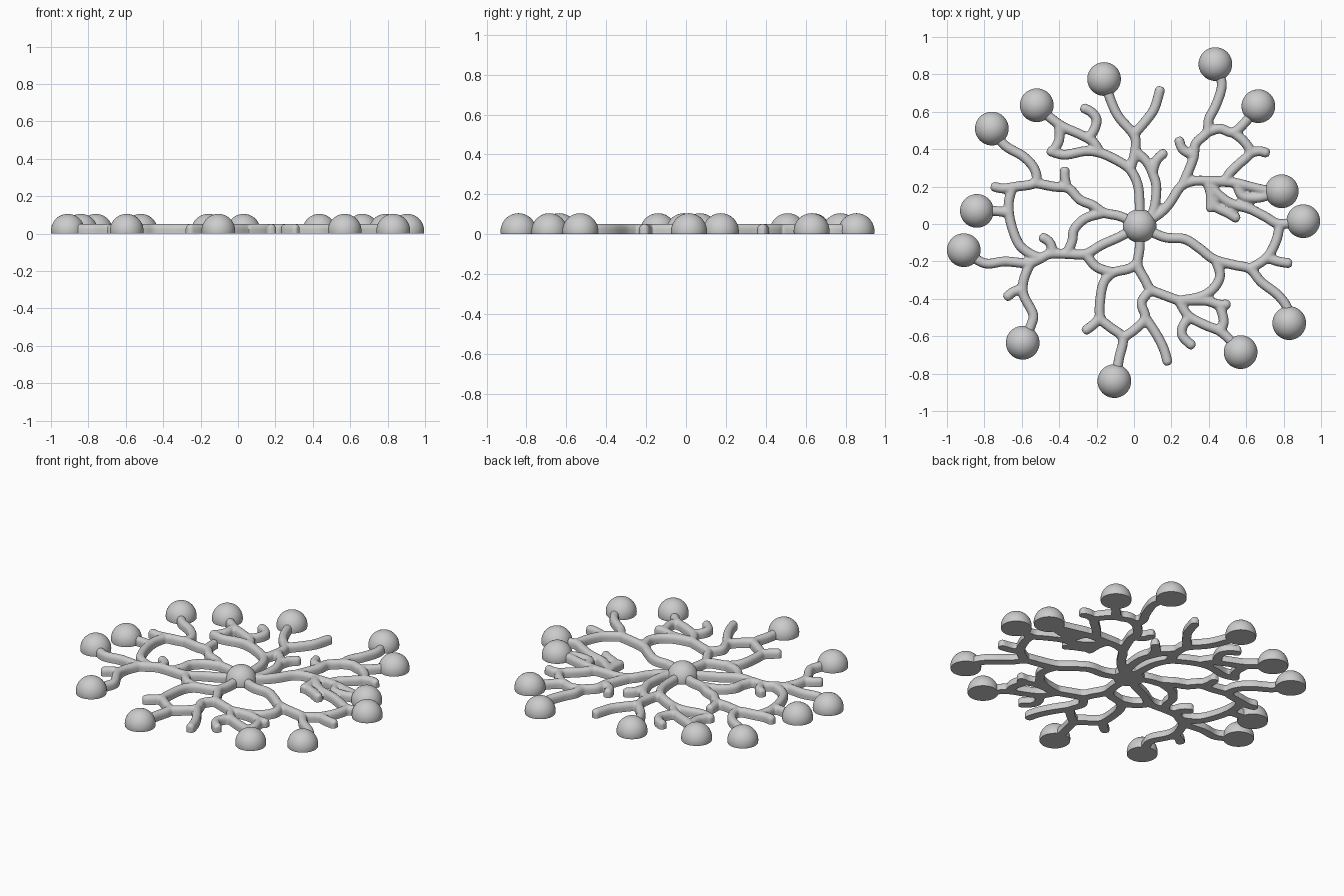
import bpy, bmesh, math
from mathutils import Vector

if "Cube" in bpy.data.objects:
    bpy.data.objects.remove(bpy.data.objects["Cube"])

R = 0.026          # strand half width
# All coordinates below are hundredths of a unit, seen from above.
HUB = (3, -1)
BULBS = [(43.5, 85.5), (66.5, 63), (79, 17.5), (90.5, 1.5), (83, -53), (57, -68.5), (-10.5, -84),
         (-59.5, -63.5), (-91, -14), (-84, 7), (-76, 51), (-52, 63.5), (-16, 77.5)]

NORTH = [
    [HUB, (3, 11), (2, 21), (-2, 29), (-9, 34), (-18, 38), (-26, 39), (-37, 37), (-45, 39)],
    [(-43, 39), (-40, 45), (-40, 52)],
    [(-52, 63), (-45, 57), (-38, 52), (-29, 48), (-22, 44), (-18, 38)],
    [(-27, 62), (-23, 60), (-20, 56), (-21, 51), (-24, 46)],
    [(-16, 77), (-12, 65), (-8, 57), (-1, 49), (1, 44), (0, 36), (-2, 29)],
    [(14, 72), (11, 62), (7, 56), (1, 49)],
    [HUB, (10, 6), (12, 19), (10, 27), (7, 33), (1, 39)],
    [(16, 38), (12, 34), (10, 28)],
]
NORTH_EAST = [
    [HUB, (13, 5), (19, 11), (25, 20), (32, 23), (42, 23), (49, 23)],
    [(43, 85), (47, 75), (44, 64), (40, 56), (39, 49), (33, 43), (32, 36), (29, 28), (26, 21)],
    [(24, 45), (26, 40), (31, 37)],
    [(66, 63), (60, 55), (53, 49), (46, 51), (39, 49)],
    [(53, 49), (59, 44), (62, 38), (56, 32), (51, 27), (49, 23)],
    [(71, 38), (67, 39), (62, 38)],
    [(79, 18), (71, 18), (62, 20), (54, 22), (42, 23)],
    [(55, 21), (58, 15), (66, 14), (74, 16)],
    [(39, 23), (41, 16), (41, 8)],
]
EAST = [
    [(91, 2), (78, 0), (70, 4), (62, 8), (52, 11), (46, 15), (40, 21)],
    [(55, 3), (50, 6), (44, 9), (41, 14)],
    [(78, 0), (76, -9), (71, -18), (62, -24)],
    [(83, -21), (77, -20), (71, -18)],
    [HUB, (16, -7), (27, -8), (35, -13), (43, -19), (54, -22), (62, -24), (68, -31),
     (77, -38), (82, -45), (83, -53)],
    [(44, -20), (46, -28), (42, -35), (35, -39), (24, -41)],
]
SOUTH = [
    [HUB, (3, -13), (2, -22), (6, -30), (9, -35), (16, -38), (24, -41)],
    [(50, -43), (45, -43), (38, -41), (24, -41)],
    [(46, -44), (48, -52), (46, -58)],
    [(57, -68), (47, -58), (38, -54), (29, -49), (24, -41)],
    [(31, -65), (26, -60), (26, -55), (30, -49)],
    [(9, -35), (4, -42), (6, -50), (1, -56), (-6, -61)],
    [(-10, -84), (-8, -72), (-6, -61), (-13, -55), (-18, -50), (-18, -40), (-16, -31),
     (-11, -26), (-3, -24), (2, -21)],
    [(-26, -57), (-22, -54), (-18, -50)],
    [(18, -74), (16, -67), (12, -59), (6, -50)],
    [(-11, -26), (-20, -23), (-26, -16)],
]
WEST = [
    [HUB, (-8, -7), (-17, -11), (-26, -16), (-36, -16), (-45, -16), (-51, -19), (-57, -21),
     (-69, -20), (-80, -21), (-91, -14)],
    [(-49, -7), (-45, -10), (-43, -16)],
    [(-59, -63), (-55, -54), (-54, -48), (-59, -38), (-59, -30), (-55, -20)],
    [(-68, -39), (-64, -36), (-59, -35)],
    [HUB, (-7, 4), (-16, 6), (-22, 10), (-29, 13), (-35, 19), (-43, 20), (-53, 22)],
    [(-16, 6), (-26, 3), (-32, -3), (-33, -9), (-36, -16)],
    [(-37, 29), (-37, 25), (-36, 20)],
    [(-76, 51), (-69, 42), (-59, 36), (-53, 29), (-53, 22), (-63, 20), (-70, 19), (-75, 20)],
    [(-84, 7), (-75, 7), (-66, 6)],
    [(-65, 20), (-67, 11), (-66, 1), (-62, -10), (-57, -15), (-51, -18)],
]


def smooth_path(pts, steps=5):
    """Catmull-Rom curve through the points."""
    p = [Vector((x, y, 0)) / 100 for x, y in pts]
    p = [2 * p[0] - p[1]] + p + [2 * p[-1] - p[-2]]
    out = []
    for a, b, c, d in zip(p, p[1:], p[2:], p[3:]):
        for i in range(steps):
            t = i / steps
            out.append(0.5 * (2 * b + (c - a) * t + (2 * a - 5 * b + 4 * c - d) * t * t
                              + (3 * b - a - 3 * c + d) * t ** 3))
    return out + [p[-2]]


def add_strand(bm, pts):
    """Sweep an arched section with straight sides along a path, ends rounded."""
    path = smooth_path(pts)
    sizes = [0.55] + [1.0] * len(path) + [0.55]
    path = ([path[0] + (path[0] - path[1]).normalized() * R * 0.6] + path
            + [path[-1] + (path[-1] - path[-2]).normalized() * R * 0.6])
    arch = [(math.cos(math.pi * k / 8), math.sin(math.pi * k / 8)) for k in range(9)]
    rings = []
    for i, (c, s) in enumerate(zip(path, sizes)):
        t = path[min(i + 1, len(path) - 1)] - path[max(i - 1, 0)]
        side = Vector((-t.y, t.x, 0)).normalized()
        ring = [bm.verts.new(c + side * (u * R * s) + Vector((0, 0, 0.026 + v * R * s)))
                for u, v in arch]
        ring += [bm.verts.new(c + side * (u * R * s) + Vector((0, 0, -0.025))) for u in (-1, 1)]
        rings.append(ring)
    n = len(rings[0])
    for a, b in zip(rings, rings[1:]):
        for k in range(n):
            bm.faces.new((a[k], a[(k + 1) % n], b[(k + 1) % n], b[k]))
    bm.faces.new(rings[0])
    bm.faces.new(rings[-1][::-1])


def add_object(name, bm):
    bmesh.ops.recalc_face_normals(bm, faces=bm.faces)
    me = bpy.data.meshes.new(name)
    bm.to_mesh(me)
    bm.free()
    ob = bpy.data.objects.new(name, me)
    bpy.context.collection.objects.link(ob)
    return ob


def shade(ob):
    bpy.ops.object.select_all(action='DESELECT')
    ob.select_set(True)
    bpy.context.view_layer.objects.active = ob
    bpy.ops.object.shade_smooth_by_angle(angle=math.radians(45))


# Branching network: fuse all strands and soften the junctions
bm = bmesh.new()
for strand in NORTH + NORTH_EAST + EAST + SOUTH + WEST:
    add_strand(bm, strand)
network = add_object("branch_network", bm)
fuse = network.modifiers.new("fuse", 'REMESH')
fuse.mode = 'VOXEL'
fuse.voxel_size = 0.0065
soften = network.modifiers.new("soften", 'SMOOTH')
soften.factor = 0.5
soften.iterations = 5
fused = bpy.data.meshes.new_from_object(network.evaluated_get(bpy.context.evaluated_depsgraph_get()))
network.modifiers.clear()
network.data = fused
for v in fused.vertices:          # flat underside
    v.co.z = max(v.co.z, 0.0)
shade(network)

# Domed bulbs at the strand ends and the hub
for i, (x, y) in enumerate([HUB] + BULBS):
    bm = bmesh.new()
    bmesh.ops.create_uvsphere(bm, u_segments=40, v_segments=24, radius=0.09)
    bmesh.ops.translate(bm, verts=bm.verts, vec=(x / 100, y / 100, 0.015))
    cut = bmesh.ops.bisect_plane(bm, geom=bm.verts[:] + bm.edges[:] + bm.faces[:], plane_co=(0, 0, 0),
                                 plane_no=(0, 0, 1), clear_inner=True)
    bmesh.ops.holes_fill(bm, edges=[e for e in bm.edges if e.is_boundary])
    shade(add_object("hub_dome" if i == 0 else f"bulb_{i}", bm))
